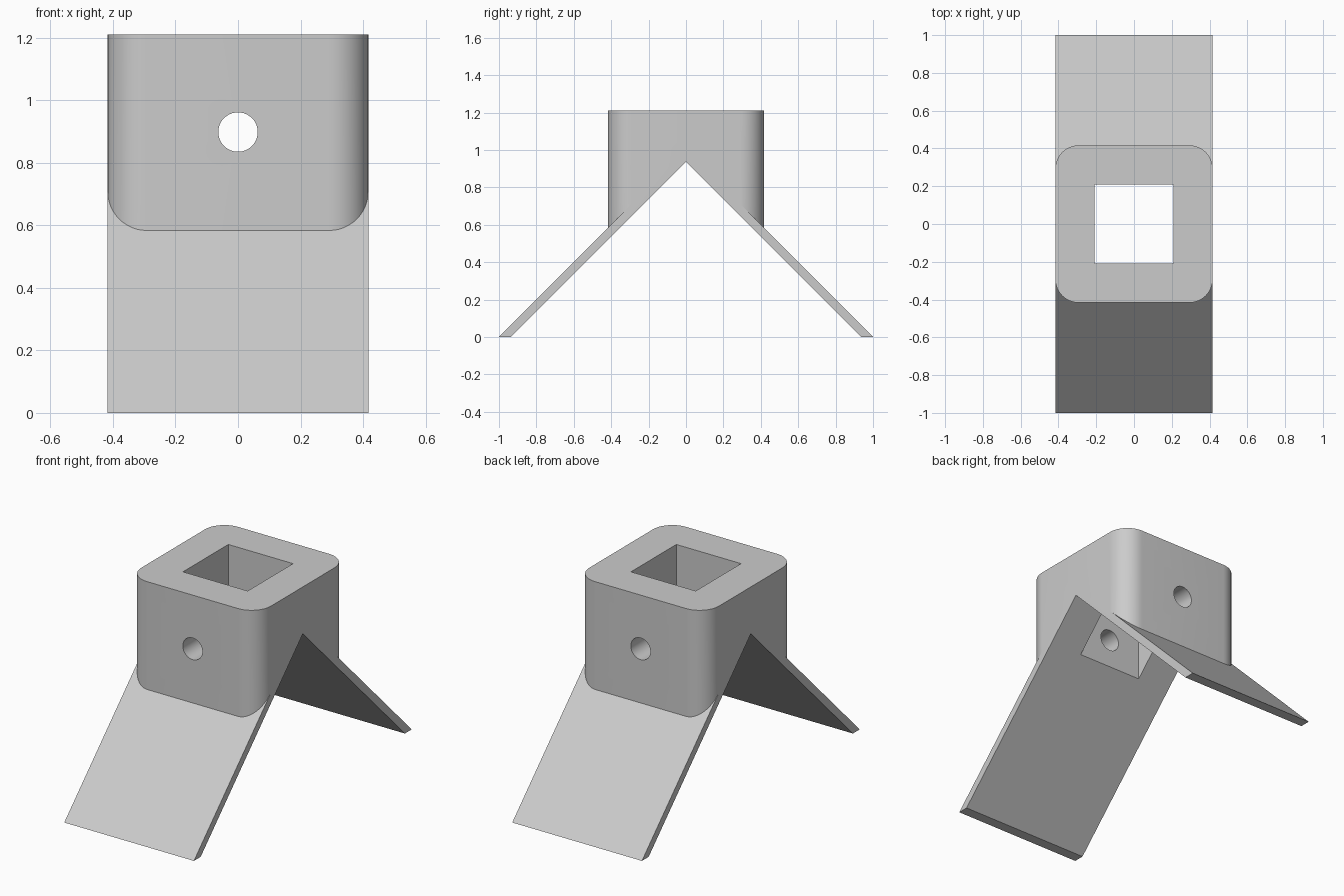
import bpy, bmesh
from math import radians, sin, cos, pi

HALF = 0.4167      # half width of the socket and the legs
RADIUS = 0.125     # vertical corner radius
TOP = 1.21
INNER = 0.9375     # underside ridge height
BORE = 0.208       # half width of the square opening

cube = bpy.data.objects.get("Cube")
if cube:
    bpy.data.objects.remove(cube, do_unlink=True)

grey = bpy.data.materials.new("plain grey")
grey.use_nodes = True
colour = (0.6, 0.6, 0.6, 1)
grey.diffuse_color = colour
grey.node_tree.nodes["Principled BSDF"].inputs["Base Color"].default_value = colour


def extrude(name, points, offset):
    """Solid from a closed 3D outline pushed along an offset."""
    bm = bmesh.new()
    face = bm.faces.new([bm.verts.new(p) for p in points])
    moved = bmesh.ops.extrude_face_region(bm, geom=[face])["geom"]
    bmesh.ops.translate(bm, vec=offset,
                        verts=[v for v in moved if isinstance(v, bmesh.types.BMVert)])
    bmesh.ops.recalc_face_normals(bm, faces=bm.faces)
    mesh = bpy.data.meshes.new(name)
    bm.to_mesh(mesh)
    bm.free()
    mesh.materials.append(grey)
    obj = bpy.data.objects.new(name, mesh)
    bpy.context.collection.objects.link(obj)
    return obj


def across(name, outline, half):
    """Extrude a (y, z) outline along x."""
    return extrude(name, [(-half, y, z) for y, z in outline], (2 * half, 0, 0))


def combine(target, tool, operation):
    mod = target.modifiers.new(tool.name, 'BOOLEAN')
    mod.object, mod.operation, mod.solver = tool, operation, 'EXACT'
    bpy.context.view_layer.objects.active = target
    bpy.ops.object.modifier_apply(modifier=mod.name)
    bpy.data.objects.remove(tool, do_unlink=True)


# Rounded square socket block
outline = []
steps = 12
for quarter, (sx, sy) in enumerate([(1, 1), (-1, 1), (-1, -1), (1, -1)]):
    for i in range(steps + 1):
        a = (quarter + i / steps) * pi / 2
        outline.append((sx * (HALF - RADIUS) + RADIUS * cos(a),
                        sy * (HALF - RADIUS) + RADIUS * sin(a), 0.3))
bracket = extrude("pole_bracket", outline, (0, 0, TOP - 0.3))

# Notch under the socket that matches the underside of the legs
notch = across("notch", [(-1.2, INNER - 1.2), (0, INNER), (1.2, INNER - 1.2)], 1)
combine(bracket, notch, 'DIFFERENCE')

# Two sloping plate legs
legs = across("legs", [(-1, 0), (0, 1), (1, 0), (INNER, 0), (0, INNER), (-INNER, 0)], HALF)
combine(bracket, legs, 'UNION')

# Square opening straight down through the socket
bore = extrude("bore", [(-BORE, -BORE, 0.3), (BORE, -BORE, 0.3),
                        (BORE, BORE, 0.3), (-BORE, BORE, 0.3)], (0, 0, 1.5))
combine(bracket, bore, 'DIFFERENCE')

# Round pin hole from front to back
ring = [(0.063 * cos(2 * pi * i / 48), -1, 0.898 + 0.063 * sin(2 * pi * i / 48))
        for i in range(48)]
combine(bracket, extrude("pin_hole", ring, (0, 2, 0)), 'DIFFERENCE')

# Smooth the round parts, keep the edges crisp
bpy.ops.object.select_all(action='DESELECT')
bracket.select_set(True)
bpy.context.view_layer.objects.active = bracket
bpy.ops.object.shade_smooth_by_angle(angle=radians(30))
